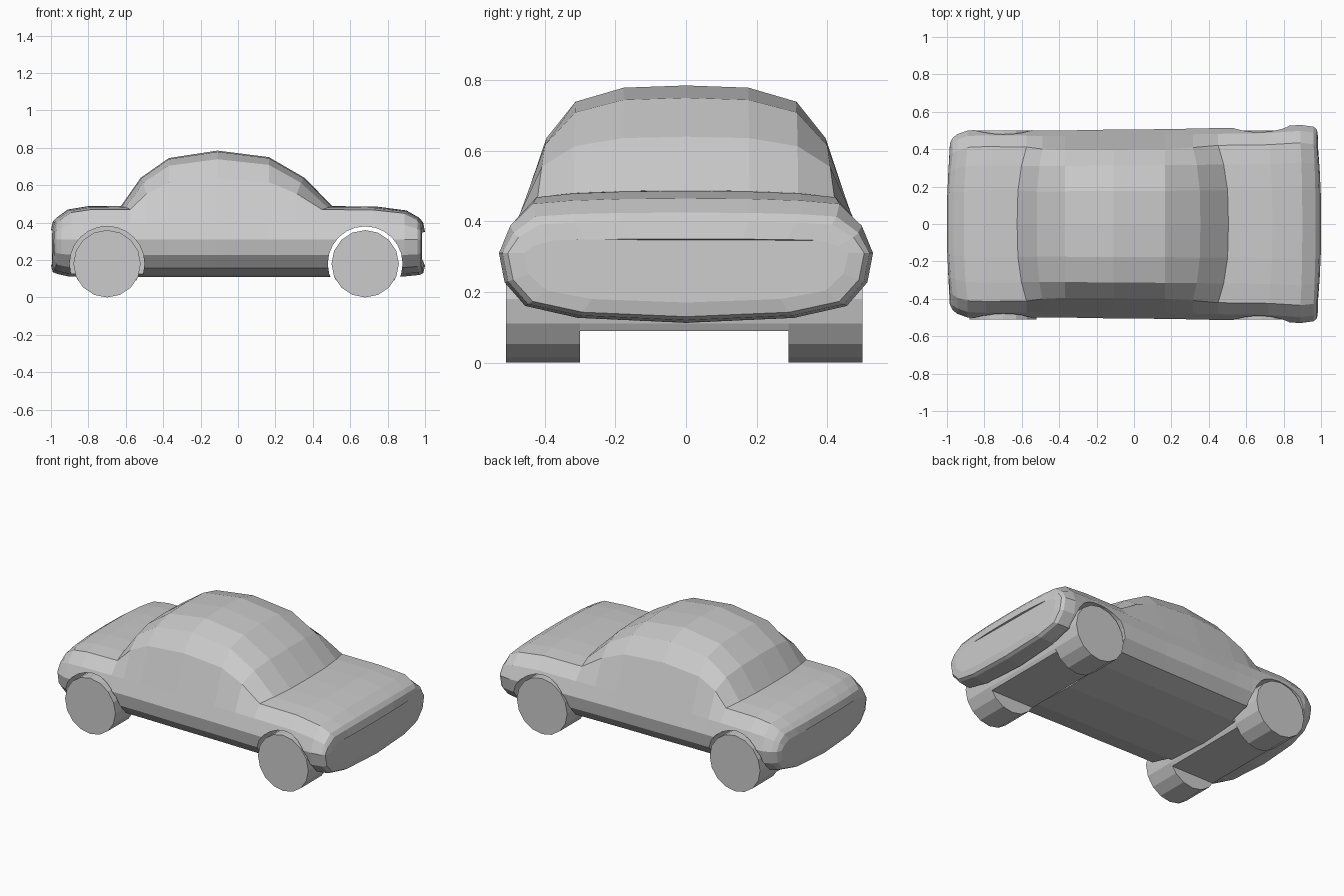
import bpy, bmesh, math

if "Cube" in bpy.data.objects:
    bpy.data.objects.remove(bpy.data.objects["Cube"])

WHEELS = {"rear": -0.70, "front": 0.68}
R, AXLE_Z = 0.18, 0.18


def make_object(name, bm):
    bmesh.ops.recalc_face_normals(bm, faces=bm.faces)
    mesh = bpy.data.meshes.new(name)
    bm.to_mesh(mesh)
    bm.free()
    obj = bpy.data.objects.new(name, mesh)
    bpy.context.collection.objects.link(obj)
    return obj


def loft(name, rings):
    """Skin closed rings of points and cap both ends."""
    bm = bmesh.new()
    loops = [[bm.verts.new(p) for p in ring] for ring in rings]
    n = len(loops[0])
    for a, b in zip(loops, loops[1:]):
        for i in range(n):
            j = (i + 1) % n
            bm.faces.new((a[i], a[j], b[j], b[i]))
    bm.faces.new(loops[0])
    bm.faces.new(loops[-1])
    return make_object(name, bm)


def drum(name, x, y0, y1, r=R, sides=16, floor=0.0):
    """Cylinder along y, optionally flattened below a floor height."""
    angles = [2 * math.pi * i / sides for i in range(sides)]
    pts = [(x + r * math.cos(a), AXLE_Z + r * math.sin(a)) for a in angles]
    if floor > 0:
        half = math.sqrt(r * r - (AXLE_Z - floor) ** 2)
        pts = [p for p in pts if p[1] > floor]
        pts += [(x - half, floor), (x + half, floor)]
        pts.sort(key=lambda p: math.atan2(p[1] - AXLE_Z, p[0] - x))
    return loft(name, [[(px, y, pz) for px, pz in pts] for y in (y0, y1)])


def section(x, top, w, bottom, bow):
    """Body cross-section; the sides are bowed towards the middle of the car."""
    waist, deck = 0.31, min(top, 0.485)
    h, up, down = top - deck, deck - waist, waist - bottom
    half = [(0, bottom), (0.58, bottom + 0.07 * down), (0.86, bottom + 0.24 * down),
            (0.97, bottom + 0.58 * down), (1.0, waist), (0.94, waist + 0.5 * up),
            (0.82 - 0.12 * h, waist + 0.9 * up + 0.56 * h),
            (0.62, waist + 0.96 * up + 0.87 * h), (0.35, waist + 0.99 * up + 0.985 * h),
            (0, top)]
    ring = half + [(-f, z) for f, z in half[-2:0:-1]]
    s = 1 if x > 0 else -1
    return [(x - s * bow * min(1, abs(f) / 0.8) ** 3, f * w, z) for f, z in ring]


# Body shell: x, top height, half width, bottom height, bow
stations = [
    (-1.0, 0.36, 0.43, 0.17, 0.015), (-0.99, 0.405, 0.46, 0.135, 0.02),
    (-0.965, 0.43, 0.48, 0.125, 0.02), (-0.91, 0.47, 0.50, 0.113, 0.02),
    (-0.80, 0.488, 0.505, 0.11, 0.01), (-0.625, 0.49, 0.502, 0.11, -0.05),
    (-0.52, 0.64, 0.50, 0.11, -0.03), (-0.37, 0.745, 0.50, 0.11, 0.0),
    (-0.11, 0.785, 0.505, 0.11, 0.0), (0.165, 0.75, 0.507, 0.11, 0.0),
    (0.355, 0.64, 0.51, 0.11, 0.04), (0.505, 0.488, 0.513, 0.11, 0.055),
    (0.74, 0.486, 0.517, 0.11, 0.02), (0.90, 0.465, 0.53, 0.113, 0.01),
    (0.97, 0.425, 0.52, 0.12, 0.01), (0.99, 0.40, 0.505, 0.13, 0.012),
    (1.0, 0.35, 0.46, 0.17, 0.015)]
for i, s in enumerate(stations):
    if s[4] < 0:
        stations[i] = s[:4] + (-s[4],)
body = loft("car_body", [section(*s) for s in stations])

# Wheel arches: open right across at the front, pockets at the rear
cutters = [drum("arch_cutter", WHEELS["front"], -0.7, 0.7, 0.2, 24)]
for y0, y1 in ((-0.7, -0.29), (0.29, 0.7)):
    cutters.append(drum("arch_cutter", WHEELS["rear"], y0, y1, 0.2, 24))
bpy.context.view_layer.objects.active = body
for c in cutters:
    c.hide_render = True
    mod = body.modifiers.new("arch", 'BOOLEAN')
    mod.operation, mod.solver, mod.object = 'DIFFERENCE', 'EXACT', c
    bpy.ops.object.modifier_apply(modifier=mod.name)
    bpy.data.objects.remove(c)

# Wheels and the flat-bottomed axle housings between them
for end, x in WHEELS.items():
    drum(end + "_wheel_right", x, -0.51, -0.30)
    drum(end + "_wheel_left", x, 0.29, 0.50)
    drum(end + "_axle_housing", x, -0.30, 0.29, floor=0.09)
